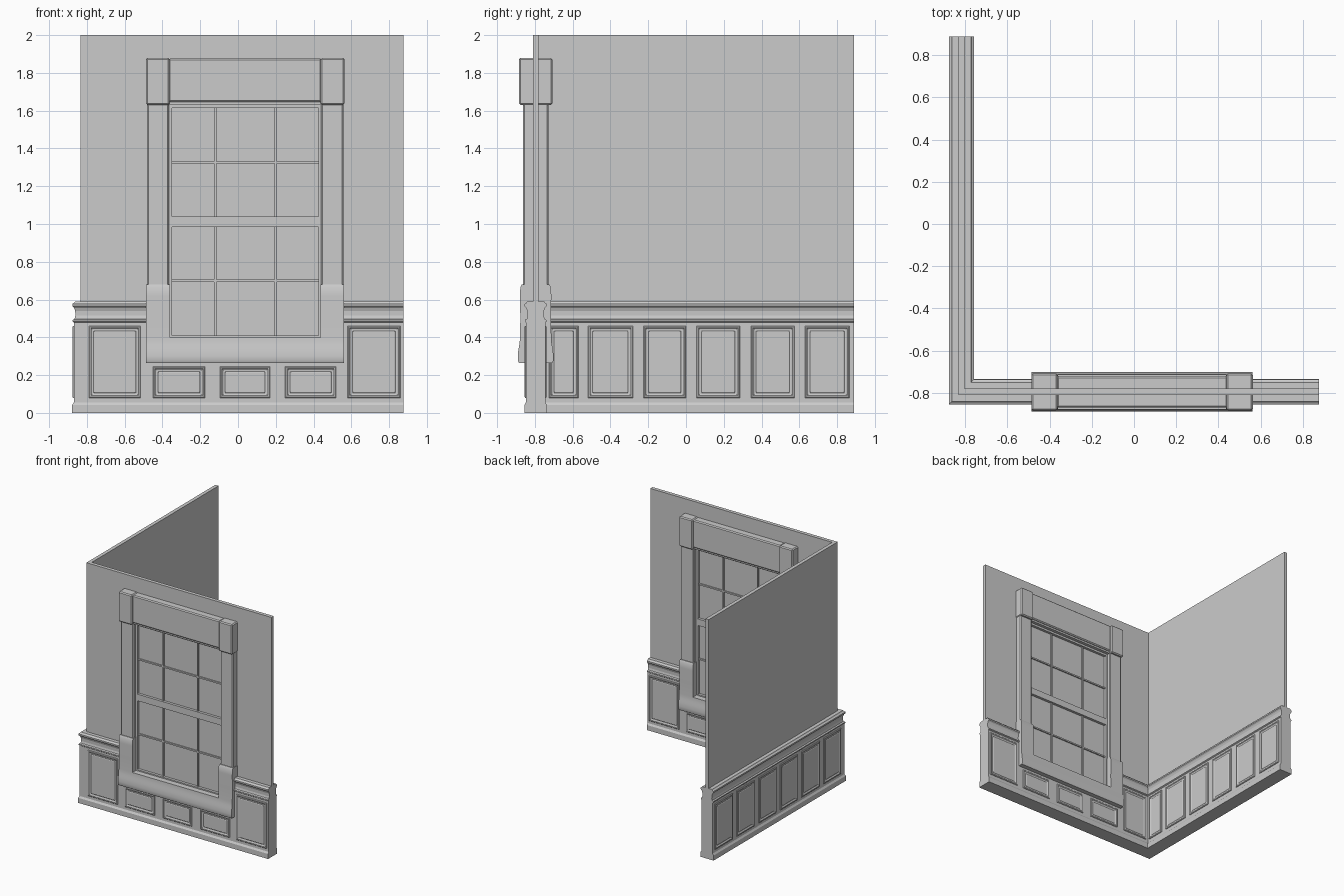
import bpy, bmesh, math
from mathutils import Vector

if "Cube" in bpy.data.objects:
    bpy.data.objects.remove(bpy.data.objects["Cube"])

CX, CY = -0.818, -0.796        # centre lines of side wall and window wall
XE, YE = 0.877, 0.89           # free ends of the two walls
WX = 0.038                     # window centre


def finish(name, bm, smooth=False):
    bmesh.ops.recalc_face_normals(bm, faces=bm.faces)
    me = bpy.data.meshes.new(name)
    bm.to_mesh(me)
    bm.free()
    ob = bpy.data.objects.new(name, me)
    bpy.context.collection.objects.link(ob)
    bpy.context.view_layer.objects.active = ob
    if smooth:
        bpy.ops.object.select_all(action='DESELECT')
        ob.select_set(True)
        bpy.ops.object.shade_smooth_by_angle(angle=math.radians(30))
    return ob


def loft(rings):
    """Bridge closed rings of points and cap both ends."""
    bm = bmesh.new()
    vs = [[bm.verts.new(p) for p in r] for r in rings]
    n = len(vs[0])
    for a, b in zip(vs, vs[1:]):
        for i in range(n):
            j = (i + 1) % n
            bm.faces.new((a[i], a[j], b[j], b[i]))
    bm.faces.new(vs[0])
    bm.faces.new(vs[-1])
    return bm


def both_sides(half):
    return half + [(-d, z) for d, z in reversed(half)]


def l_sweep(name, half):
    """Sweep a two-sided profile round the L-shaped wall with a mitre."""
    p = both_sides(half)
    return finish(name, loft([[(XE, CY + d, z) for d, z in p],
                              [(CX + d, CY + d, z) for d, z in p],
                              [(CX + d, YE, z) for d, z in p]]))


def x_prism(name, half, x0, x1, bevel=0, smooth=False):
    """Two-sided profile extruded along the window wall."""
    p = both_sides(half)
    bm = loft([[(x, CY + d, z) for d, z in p] for x in (x0, x1)])
    if bevel:
        bmesh.ops.recalc_face_normals(bm, faces=bm.faces)
        bmesh.ops.bevel(bm, geom=bm.edges[:], offset=bevel, segments=1, affect='EDGES')
    return finish(name, bm, smooth)


def bar(name, x0, x1, z0, z1, depth, bevel=0):
    return x_prism(name, [(depth, z0), (depth, z1)], x0, x1, bevel)


# Walls and wainscot
wall = l_sweep("upper_wall", [(0.015, 0.5), (0.015, 2.0)])
wainscot = l_sweep("wainscot", [
    (0.060, 0), (0.060, 0.042), (0.056, 0.048), (0.051, 0.056), (0.051, 0.478),
    (0.057, 0.483), (0.057, 0.492), (0.047, 0.498), (0.043, 0.515), (0.044, 0.54),
    (0.050, 0.556), (0.059, 0.565), (0.059, 0.577), (0.050, 0.582), (0.045, 0.59)])

# Window opening cut through both
cutter = bar("opening_cutter", WX - 0.41, WX + 0.41, 0.36, 1.66, 0.2)
cutter.hide_render = True
for ob in (wall, wainscot):
    m = ob.modifiers.new("opening", 'BOOLEAN')
    m.operation, m.solver, m.object = 'DIFFERENCE', 'EXACT', cutter
    bpy.context.view_layer.objects.active = ob
    bpy.ops.object.modifier_apply(modifier=m.name)
bpy.data.objects.remove(cutter)

# Moulded panels: inset and height of each step
STEPS = [(0, -0.004), (0, 0.004), (0.004, 0.007), (0.011, 0.007), (0.017, 0.002),
         (0.026, 0.001), (0.031, 0.004)]


def panel(name, u0, u1, v0, v1, side, along_x):
    rings = []
    for i, h in STEPS:
        d = side * (0.051 + h)
        quad = [(u0 + i, v0 + i), (u1 - i, v0 + i), (u1 - i, v1 - i), (u0 + i, v1 - i)]
        rings.append([(u, CY + d, v) if along_x else (CX + d, u, v) for u, v in quad])
    finish(name, loft(rings))


for side, tag in ((-1, "outer"), (1, "inner")):
    inner = side > 0
    for u0, u1 in ((-0.745 if inner else -0.79, -0.515), (0.58, 0.86)):
        panel(f"{tag}_tall_panel", u0, u1, 0.08, 0.46, side, True)
    for u0, u1 in ((-0.45, -0.175), (-0.095, 0.17), (0.25, 0.52)):
        panel(f"{tag}_low_panel", u0, u1, 0.08, 0.245, side, True)
    for u0, u1 in ((-0.725 if inner else -0.80, -0.57), (-0.52, -0.28), (-0.225, 0.0),
                   (0.055, 0.285), (0.345, 0.575), (0.63, 0.865)):
        panel(f"{tag}_side_panel", u0, u1, 0.08, 0.46, side, False)

# Sill with curved apron, and the uprights that rise from it
curve = [(0.0885 + 0.0055 * math.cos(math.pi * t / 6), 0.30 + 0.10 * t / 6) for t in range(7)]
apron = [(0.089, 0.265), (0.094, 0.275)] + curve
x_prism("window_sill", apron, WX - 0.40, WX + 0.40, smooth=True)
for s, tag in ((-1, "left"), (1, "right")):
    def span(a, b):
        return sorted((WX + s * a, WX + s * b))
    x_prism(f"{tag}_sill_upright", apron + [(0.081, 0.50), (0.083, 0.62), (0.081, 0.665),
            (0.073, 0.68)], *span(0.398, 0.524), smooth=True)
    bar(f"{tag}_casing", *span(0.402, 0.520), 0.66, 1.64, 0.067, 0.008)
    bar(f"{tag}_corner_block", *span(0.400, 0.525), 1.63, 1.88, 0.088, 0.008)

# Header with a small bed moulding
bar("header", WX - 0.405, WX + 0.405, 1.645, 1.876, 0.075, 0.008)
bar("header_moulding", WX - 0.405, WX + 0.405, 1.63, 1.65, 0.062)

# Sashes: glass, frame and glazing bars
bar("glass", WX - 0.40, WX + 0.40, 0.39, 1.64, 0.014)
for s, tag in ((-1, "left"), (1, "right")):
    a, b = sorted((WX + s * 0.387, WX + s * 0.405))
    bar(f"{tag}_stile", a, b, 0.39, 1.64, 0.034)
for z0, z1, tag in ((0.39, 0.41, "bottom"), (0.985, 1.04, "meeting"), (1.613, 1.64, "top")):
    bar(f"{tag}_rail", WX - 0.39, WX + 0.39, z0, z1, 0.036)
for z in (0.70, 1.325):
    bar("horizontal_glazing_bar", WX - 0.39, WX + 0.39, z - 0.006, z + 0.006, 0.024)
for x in (-0.12, 0.2):
    bar("vertical_glazing_bar", x - 0.006, x + 0.006, 0.40, 1.62, 0.025)
